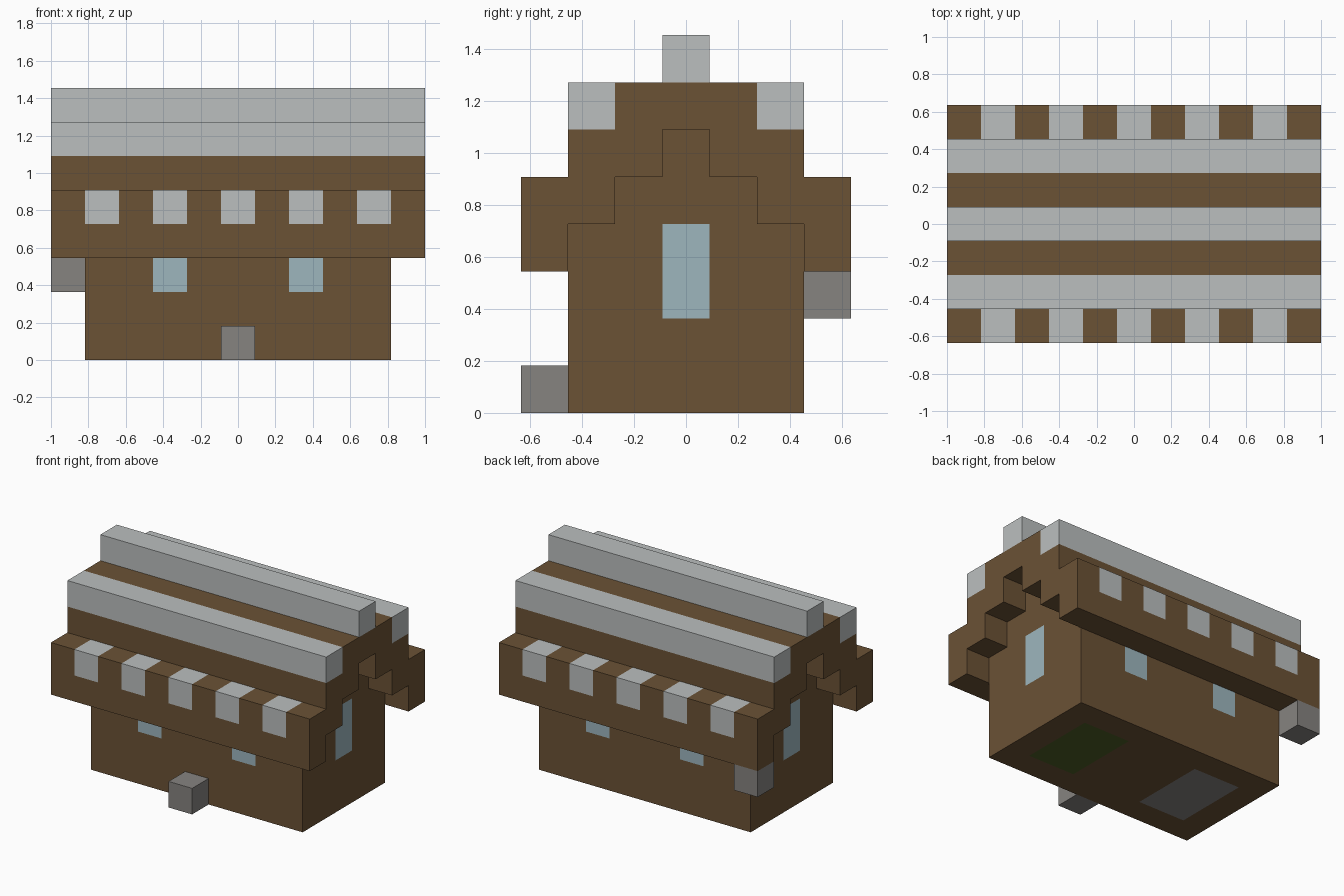
import bpy
import bmesh
from mathutils import Vector

U = 2 / 11  # edge of one building block

if "Cube" in bpy.data.objects:
    bpy.data.objects.remove(bpy.data.objects["Cube"], do_unlink=True)


def make_material(name, hex_colour):
    srgb = [int(hex_colour[i:i + 2], 16) / 255 for i in (0, 2, 4)]
    linear = [c / 12.92 if c < 0.04 else ((c + 0.055) / 1.055) ** 2.4 for c in srgb]
    mat = bpy.data.materials.new(name)
    mat.use_nodes = True
    mat.diffuse_color = (*linear, 1)
    mat.node_tree.nodes["Principled BSDF"].inputs["Base Color"].default_value = (*linear, 1)
    return mat


wood = make_material("brown wood", "6B5235")
snow = make_material("pale snow", "BBBFBF")
glass = make_material("blue glass", "9DB6BE")
stone = make_material("grey stone", "868380")
carpet = make_material("green carpet", "4D5E26")


def finish(name, bm, materials):
    """Scale from blocks to units and link the mesh as an object."""
    bmesh.ops.recalc_face_normals(bm, faces=bm.faces)
    bmesh.ops.scale(bm, vec=(U, U, U), verts=bm.verts)
    mesh = bpy.data.meshes.new(name)
    bm.to_mesh(mesh)
    bm.free()
    for mat in materials:
        mesh.materials.append(mat)
    obj = bpy.data.objects.new(name, mesh)
    bpy.context.collection.objects.link(obj)
    return obj


def box_mesh(low, high):
    bm = bmesh.new()
    bmesh.ops.create_cube(bm, size=1)
    low, high = Vector(low), Vector(high)
    for v in bm.verts:
        v.co = (low + high) / 2 + v.co * (high - low)
    return bm


def box(name, low, high, mat):
    return finish(name, box_mesh(low, high), [mat])


def cut(bm, axis, positions):
    normal = Vector([float(i == axis) for i in range(3)])
    for p in positions:
        bmesh.ops.bisect_plane(bm, geom=bm.verts[:] + bm.edges[:] + bm.faces[:],
                               plane_co=normal * p, plane_no=normal)


# Walls with flush windows and two floor patches underneath
bm = box_mesh((-4.5, -2.5, 0), (4.5, 2.5, 4))
cut(bm, 0, (-3.5, -2.5, -1.5, 1.5, 2.5, 3.5))
cut(bm, 1, (-1.5, -0.5, 0.5, 1.5))
cut(bm, 2, (2, 3))
for f in bm.faces:
    x, y, z = f.calc_center_median()
    side_window = abs(y) > 2.4 and 1.5 < abs(x) < 2.5 and 2 < z < 3
    end_window = abs(x) > 4.4 and abs(y) < 0.5 and z > 2
    if side_window or end_window:
        f.material_index = 1
    elif z < 0.1 and 1.5 < abs(x) < 3.5 and abs(y) < 1.5:
        f.material_index = 2 if x > 0 else 3
finish("walls", bm, [wood, glass, carpet, stone])

# Stepped gable under the roof
box("lower_gable", (-4.5, -1.5, 4), (4.5, 1.5, 5), wood)
box("upper_gable", (-4.5, -0.5, 5), (4.5, 0.5, 6), wood)

# Stepped roof: half profile mirrored, then extruded along the ridge
half = [(0.5, 6), (0.5, 5), (1.5, 5), (1.5, 4), (2.5, 4), (2.5, 3), (3.5, 3),
        (3.5, 4), (3.5, 5), (2.5, 5), (2.5, 6), (1.5, 6), (1.5, 7)]
profile = half + [(-y, z) for y, z in reversed(half)]
bm = bmesh.new()
end = bm.faces.new([bm.verts.new((-5.5, y, z)) for y, z in profile])
extruded = bmesh.ops.extrude_face_region(bm, geom=[end], use_keep_orig=True)["geom"]
bmesh.ops.translate(bm, vec=(11, 0, 0),
                    verts=[g for g in extruded if isinstance(g, bmesh.types.BMVert)])
cut(bm, 0, [i - 4.5 for i in range(10)])
# Every second block along the eaves is snowy
for f in bm.faces:
    x, y, z = f.calc_center_median()
    if abs(y) > 2.6 and z > 4.1 and round(x) % 2 == 0:
        f.material_index = 1
finish("roof", bm, [wood, snow])

# Snow lying on the roof steps and the ridge
box("ridge_snow", (-5.5, -0.5, 7), (5.5, 0.5, 8), snow)
box("front_snow", (-5.5, -2.5, 6), (5.5, -1.5, 7), snow)
box("back_snow", (-5.5, 1.5, 6), (5.5, 2.5, 7), snow)

# Stone doorstep and the stone block hanging under the back eave
box("doorstep", (-0.5, -3.5, 0), (0.5, -2.5, 1), stone)
box("hanging_block", (-5.5, 2.5, 2), (-4.5, 3.5, 3), stone)
